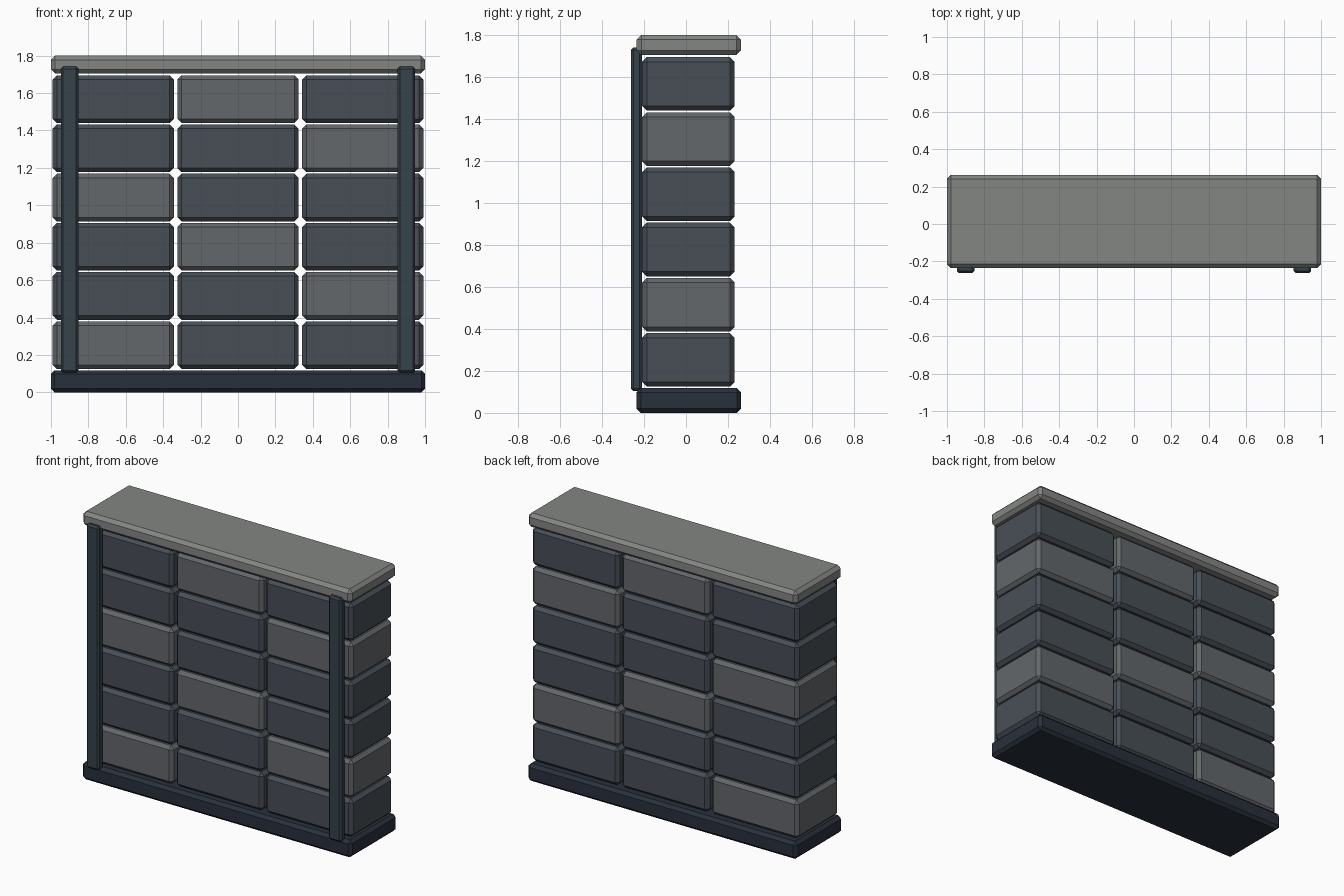
import bpy, bmesh

if "Cube" in bpy.data.objects:
    bpy.data.objects.remove(bpy.data.objects["Cube"])


def material(name, rgb):
    m = bpy.data.materials.new(name)
    m.diffuse_color = (*rgb, 1)
    m.use_nodes = True
    m.node_tree.nodes["Principled BSDF"].inputs["Base Color"].default_value = m.diffuse_color
    return m


def chamfered_box(name, lo, hi, chamfer, mat):
    """Flat-shaded box between two corners with chamfered edges."""
    bm = bmesh.new()
    bmesh.ops.create_cube(bm, size=1)
    for v in bm.verts:
        v.co = [(a + b) / 2 + c * (b - a) for a, b, c in zip(lo, hi, v.co)]
    bmesh.ops.bevel(bm, geom=bm.edges[:], offset=chamfer, offset_type='OFFSET',
                    segments=1, profile=0.5, affect='EDGES')
    mesh = bpy.data.meshes.new(name)
    bm.to_mesh(mesh)
    bm.free()
    mesh.materials.append(mat)
    obj = bpy.data.objects.new(name, mesh)
    bpy.context.collection.objects.link(obj)
    return obj


cap_stone = material("cap_stone", (0.23, 0.24, 0.23))
dark_stone = material("dark_stone", (0.065, 0.078, 0.096))
light_stone = material("light_stone", (0.125, 0.135, 0.145))
base_stone = material("base_stone", (0.022, 0.03, 0.046))
post_metal = material("post_metal", (0.036, 0.054, 0.07))

# Base plinth and cap slab
chamfered_box("base_plinth", (-1, -0.235, 0), (1, 0.262, 0.118), 0.02, base_stone)
chamfered_box("cap_slab", (-1, -0.235, 1.705), (1, 0.262, 1.8), 0.022, cap_stone)

# Wall blocks: stacked grid with open joints, light blocks on a diagonal
WIDTH, HEIGHT = 0.647, 0.255
for row in range(6):
    for col in range(3):
        x = (col - 1) * 0.667
        z = 0.125 + row * 0.263
        mat = light_stone if (row + col) % 3 == 0 else dark_stone
        chamfered_box(f"wall_block_{row}_{col}",
                      (x - WIDTH / 2, -0.209, z),
                      (x + WIDTH / 2, 0.232, z + HEIGHT), 0.022, mat)

# Front posts
for side, x in (("left", -0.9), ("right", 0.9)):
    chamfered_box(f"front_post_{side}", (x - 0.047, -0.263, 0.105),
                  (x + 0.047, -0.21, 1.742), 0.012, post_metal)
